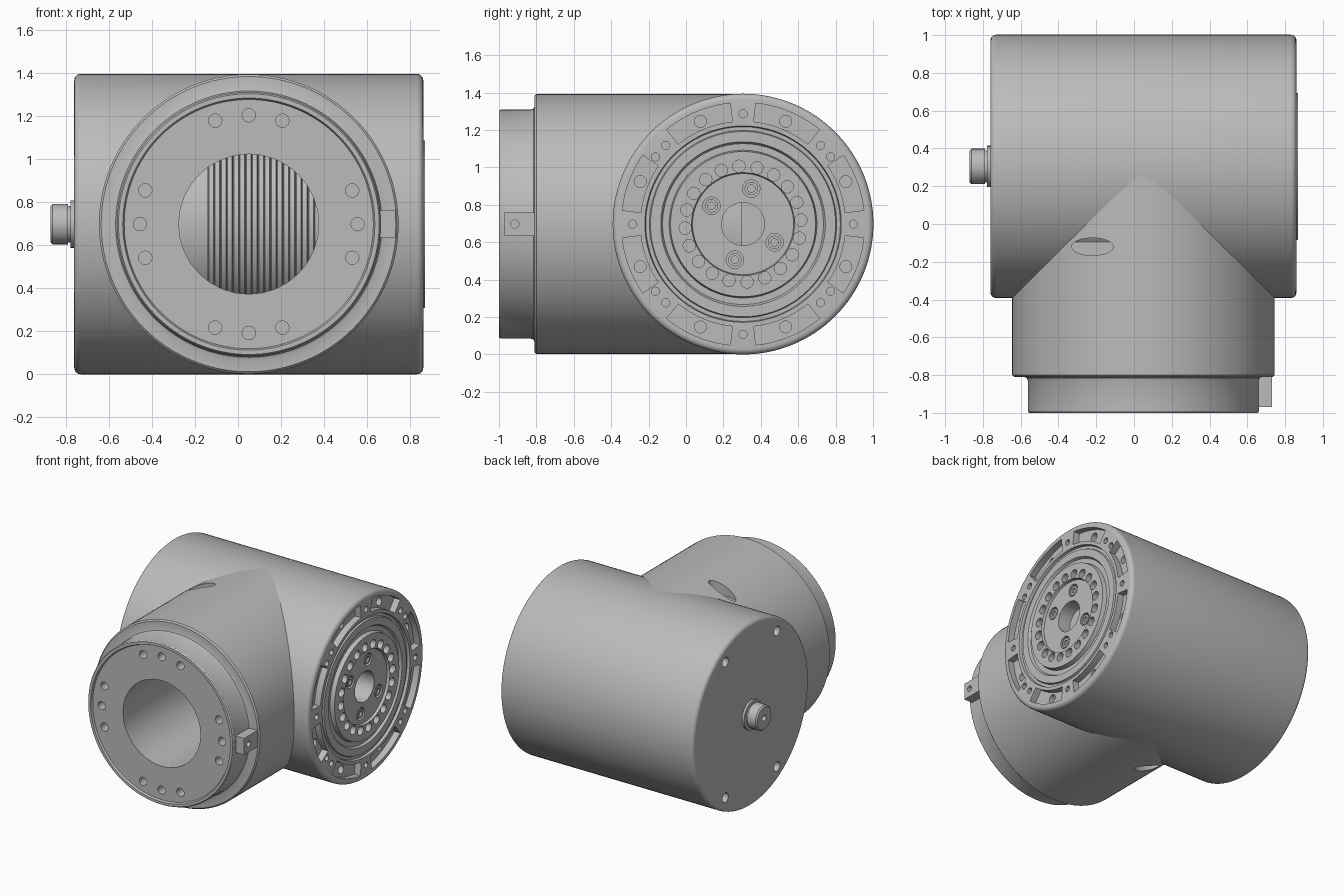
import bpy, bmesh, math
from math import sin, cos, pi, radians
from mathutils import Vector

if "Cube" in bpy.data.objects:
    bpy.data.objects.remove(bpy.data.objects["Cube"], do_unlink=True)

grey = bpy.data.materials.new("cast_grey")
grey.use_nodes = True
grey.diffuse_color = (0.5, 0.5, 0.5, 1)
grey.node_tree.nodes["Principled BSDF"].inputs["Base Color"].default_value = (0.5, 0.5, 0.5, 1)

R = 0.697                          # radius of both housings
BODY = Vector((0, 0.305, R))       # axis of the cross housing
NECK = Vector((0.05, 0, R))        # axis of the front neck


def place(axis, a, u, v):
    return {"x": Vector((a, u, v)), "y": Vector((u, a, v)), "z": Vector((u, v, a))}[axis]


def lathe(bm, profile, axis, centre, segs=96, squash=1):
    """Closed turned solid; profile is (position along axis, radius)."""
    rings = [[bm.verts.new(centre + place(axis, a, r * cos(2 * pi * i / segs),
                                          squash * r * sin(2 * pi * i / segs)))
              for i in range(segs)] for a, r in profile]
    for p, q in zip(rings, rings[1:]):
        for i in range(segs):
            j = (i + 1) % segs
            bm.faces.new((p[i], p[j], q[j], q[i]))
    bm.faces.new(rings[0])
    bm.faces.new(rings[-1])


def pin(bm, axis, centre, r, a0, a1, segs=16, squash=1):
    lathe(bm, [(a0, r), (a1, r)], axis, centre, segs, squash)


def sector(bm, angle, half, r0, r1, x0, x1, steps=10):
    """Arc-shaped block around the body axis."""
    arc = [radians(angle - half + 2 * half * i / steps) for i in range(steps + 1)]
    loop = [(r1, t) for t in arc] + [(r0, t) for t in reversed(arc)]
    ends = [[bm.verts.new(BODY + Vector((x, r * cos(t), r * sin(t)))) for r, t in loop]
            for x in (x0, x1)]
    n = len(loop)
    for i in range(n):
        j = (i + 1) % n
        bm.faces.new((ends[0][i], ends[0][j], ends[1][j], ends[1][i]))
    bm.faces.new(ends[0])
    bm.faces.new(ends[1])


def around(axis, centre, r, degrees):
    return [centre + place(axis, 0, r * cos(radians(d)), r * sin(radians(d))) for d in degrees]


def finish(name, bm):
    bmesh.ops.recalc_face_normals(bm, faces=bm.faces)
    mesh = bpy.data.meshes.new(name)
    bm.to_mesh(mesh)
    bm.free()
    obj = bpy.data.objects.new(name, mesh)
    bpy.context.scene.collection.objects.link(obj)
    mesh.materials.append(grey)
    return obj


def select(obj):
    bpy.ops.object.select_all(action="DESELECT")
    obj.select_set(True)
    bpy.context.view_layer.objects.active = obj


def cut(obj, bm):
    cutter = finish("cutter", bm)
    cutter.hide_render = True
    mod = obj.modifiers.new("cut", "BOOLEAN")
    mod.operation, mod.solver, mod.object = "DIFFERENCE", "EXACT", cutter
    select(obj)
    bpy.ops.object.modifier_apply(modifier=mod.name)
    bpy.data.objects.remove(cutter, do_unlink=True)


def smooth(obj):
    select(obj)
    bpy.ops.object.shade_smooth_by_angle(angle=radians(30))


def rounded(a, r, size, start, steps=5):
    """Quarter-round corner points about (a, r), from angle start."""
    return [(a + size * cos(radians(start - 90 * i / steps)),
             r + size * sin(radians(start - 90 * i / steps))) for i in range(steps + 1)]


# Cross housing with stepped output hub on the left end
bm = bmesh.new()
lathe(bm, rounded(-0.73, R - 0.03, 0.03, 180) + rounded(0.83, R - 0.03, 0.03, 90) + [
    (0.86, 0.525), (0.84, 0.52), (0.84, 0.5), (0.853, 0.495), (0.853, 0.44), (0.835, 0.43),
    (0.835, 0.395), (0.867, 0.388), (0.867, 0.275), (0.847, 0.27)], "x", BODY, 128)
housing = finish("cross_housing", bm)

# Front neck with stepped flange
bm = bmesh.new()
lathe(bm, [(0.3, R - 0.002), (-0.8, R - 0.002), (-0.81, R - 0.012), (-0.81, 0.63), (-0.815, 0.618),
           (-0.83, 0.612), (-0.99, 0.612), (-1, 0.605), (-1, 0.585), (-0.985, 0.578)],
      "y", NECK, 128)
neck = finish("front_neck", bm)

# Wide bore through the neck into the housing
for part in (housing, neck):
    bm = bmesh.new()
    pin(bm, "y", NECK, 0.325, -1.1, 0.2, 32)
    cut(part, bm)

# Flange bolt holes in four groups of three, and two oval ports
bm = bmesh.new()
for p in around("y", NECK, 0.505, [q + d for q in (0, 90, 180, 270) for d in (-18, 0, 18)]):
    pin(bm, "y", p, 0.031, -1.05, -0.9)
for side in (-1, 1):
    pin(bm, "z", Vector((-0.22, -0.12, R)), 0.11, side * 0.57, side * 0.8, 32, 0.42)
cut(neck, bm)

# Arc pockets, hub bore, hub bolt circle and rear cover holes
bm = bmesh.new()
for quarter in (0, 180):
    for angle, half in ((67.5, 16.5), (20.5, 14), (112.5, 16.5), (159.5, 14)):
        sector(bm, quarter + angle, half, 0.55, 0.65, 0.81, 0.9)
for p in around("x", BODY, 0.31, [4 + 18 * i for i in range(20)]):
    pin(bm, "x", p, 0.033, 0.81, 0.9)
small = [s + d for s in (0, 180) for d in (0, 37.5, 45.5, 90, 134.5, 142.5)]
for p in around("x", BODY, 0.59, small):
    pin(bm, "x", p, 0.022, 0.8, 0.9, 12)
screws = around("x", BODY, 0.195, (77, 150, 257, 330))
for p in screws:
    pin(bm, "x", p, 0.047, 0.82, 0.9)
pin(bm, "x", BODY, 0.115, 0.45, 0.9, 32)
for p in around("x", BODY, 0.6, (59, 121, 239, 301)):
    pin(bm, "x", p, 0.036, -0.8, -0.7)
cut(housing, bm)

# Bolt holes in the pocket floors
bm = bmesh.new()
for p in around("x", BODY, 0.595, [22.5 + 45 * i for i in range(8)]):
    pin(bm, "x", p, 0.032, 0.76, 0.85)
cut(housing, bm)

# Socket screws in the hub
bm = bmesh.new()
for p in screws:
    lathe(bm, [(0.8, 0.036), (0.842, 0.036), (0.842, 0.02), (0.828, 0.02)], "x", p, 16)
hub_screws = finish("hub_screws", bm)

# Ribbed core seen through the bore
bm = bmesh.new()
profile = [(-0.32, 0.46), (-0.14, 0.46)]
for i in range(19):
    x = -0.139 + 0.029 * i
    profile += [(x, 0.44), (x + 0.004, 0.45), (x + 0.025, 0.45)]
lathe(bm, profile, "x", BODY, 96)
core = finish("ribbed_core", bm)

# Cable connector on the right end
bm = bmesh.new()
lathe(bm, [(-0.74, 0.11), (-0.778, 0.11), (-0.778, 0.085), (-0.79, 0.085), (-0.79, 0.094),
           (-0.86, 0.094), (-0.87, 0.084), (-0.87, 0.022), (-0.84, 0.022)], "x", BODY, 32)
connector = finish("cable_connector", bm)

# Locating key on the flange
bm = bmesh.new()
bmesh.ops.create_cube(bm, size=1)
for v in bm.verts:
    v.co = Vector((0.66 + 0.14 * v.co.x, -0.89 + 0.16 * v.co.y, R + 0.125 * v.co.z))
key = finish("locating_key", bm)
bm = bmesh.new()
pin(bm, "x", Vector((0, -0.915, R)), 0.022, 0.68, 0.8)
cut(key, bm)

for part in (housing, neck, hub_screws, core, connector, key):
    smooth(part)
